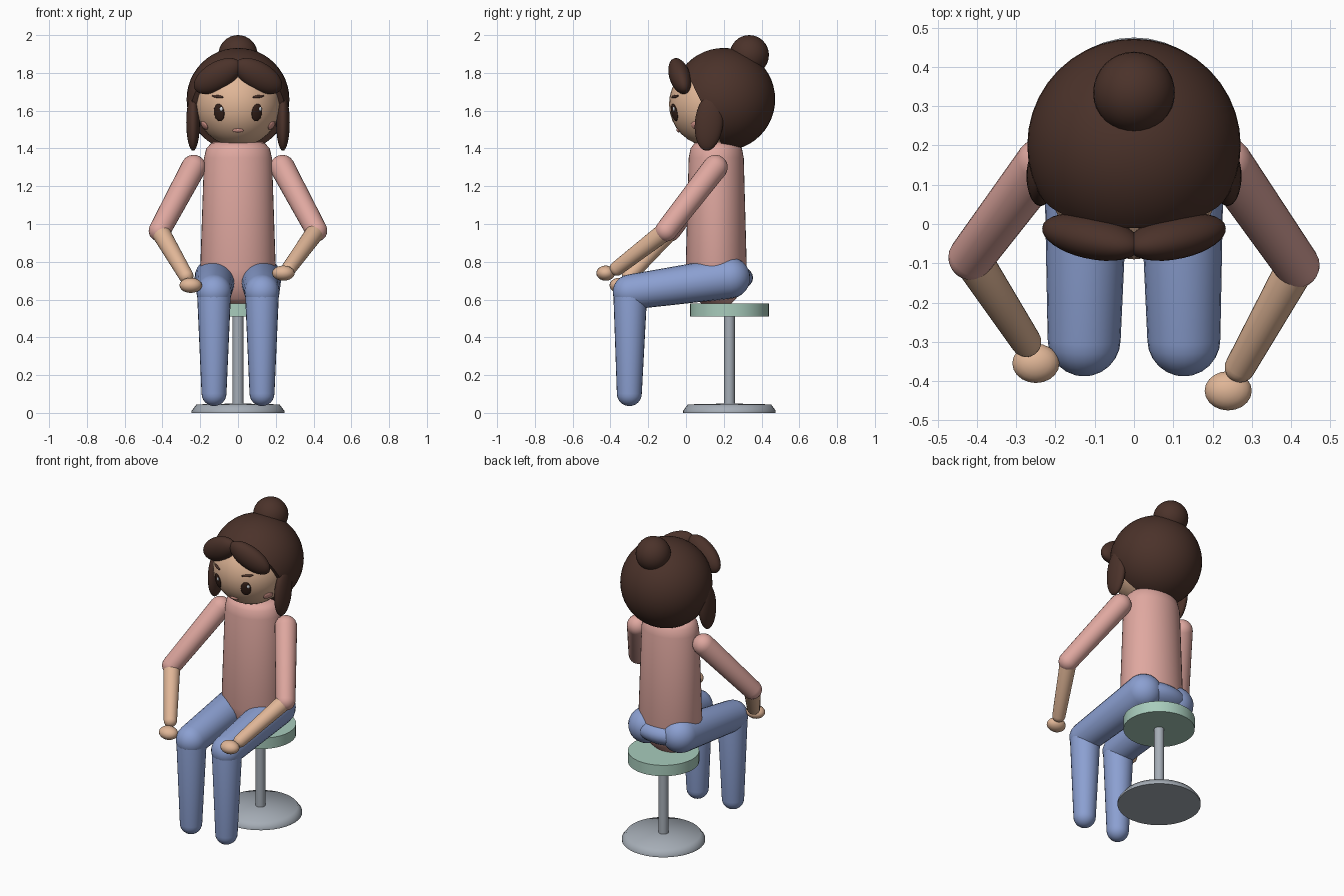
import bpy, bmesh, math
from mathutils import Vector, Matrix, Euler

cube = bpy.data.objects.get("Cube")
if cube:
    bpy.data.objects.remove(cube, do_unlink=True)


def material(name, rgb):
    m = bpy.data.materials.new(name)
    m.use_nodes = True
    m.diffuse_color = (*rgb, 1)
    m.node_tree.nodes["Principled BSDF"].inputs["Base Color"].default_value = (*rgb, 1)
    return m


SKIN = material("skin", (0.75, 0.47, 0.31))
HAIR = material("dark brown hair", (0.07, 0.032, 0.023))
SHIRT = material("dusty pink", (0.74, 0.39, 0.35))
JEANS = material("denim blue", (0.26, 0.35, 0.64))
SEAT = material("mint green", (0.39, 0.60, 0.50))
METAL = material("grey metal", (0.38, 0.42, 0.47))
EYE = material("eye brown", (0.035, 0.015, 0.01))
GLINT = material("eye glint", (0.8, 0.85, 0.9))
BLUSH = material("blush pink", (0.72, 0.33, 0.28))


def finish(name, bm, mat):
    bmesh.ops.recalc_face_normals(bm, faces=bm.faces)
    for f in bm.faces:
        f.smooth = True
    for e in bm.edges:
        e.smooth = e.calc_face_angle(0) < 1.0
    me = bpy.data.meshes.new(name)
    bm.to_mesh(me)
    bm.free()
    me.materials.append(mat)
    ob = bpy.data.objects.new(name, me)
    bpy.context.collection.objects.link(ob)
    return ob


def lathe(name, profile, mat, matrix=Matrix(), segs=32):
    """Turn a list of (radius, height) points around z."""
    bm = bmesh.new()
    verts = [bm.verts.new((r, 0, z)) for r, z in profile]
    edges = [bm.edges.new(p) for p in zip(verts, verts[1:])]
    bmesh.ops.spin(bm, geom=verts + edges, cent=(0, 0, 0), axis=(0, 0, 1),
                   angle=math.tau, steps=segs)
    bmesh.ops.remove_doubles(bm, verts=bm.verts, dist=1e-5)
    bm.transform(matrix)
    return finish(name, bm, mat)


def limb(name, a, b, ra, rb, mat):
    """Tapered rod with round ends from a to b."""
    a, b = Vector(a), Vector(b)
    d, n = (b - a).length, 6
    quarter = [i * math.pi / 2 / n for i in range(n + 1)]
    prof = [(ra * math.sin(t), -ra * math.cos(t)) for t in quarter]
    prof += [(rb * math.cos(t), d + rb * math.sin(t)) for t in quarter]
    turn = (b - a).to_track_quat('Z', 'Y').to_matrix().to_4x4()
    return lathe(name, prof, mat, Matrix.Translation(a) @ turn, 24)


def ball(name, loc, radii, mat, rot=Matrix(), segs=32):
    bm = bmesh.new()
    bmesh.ops.create_uvsphere(bm, u_segments=segs, v_segments=segs // 2, radius=1)
    bm.transform(Matrix.Translation(loc) @ rot @ Matrix.Diagonal((*radii, 1)))
    return finish(name, bm, mat)


# Stool
stool = Matrix.Translation((0, 0.23, 0))
lathe("stool_base", [(0, 0), (0.245, 0), (0.245, 0.012), (0.22, 0.045), (0, 0.05)],
      METAL, stool, 40)
lathe("stool_pole", [(0, 0.03), (0.029, 0.03), (0.029, 0.53), (0, 0.53)], METAL, stool, 20)
lathe("stool_seat", [(0, 0.51), (0.21, 0.51), (0.21, 0.58), (0, 0.58)], SEAT, stool, 32)

# Torso and pelvis
lathe("torso", [(0, 0.575), (0.1, 0.58), (0.13, 0.605), (0.17, 0.66), (0.2, 0.76),
                (0.18, 1.35), (0.168, 1.4), (0.14, 1.43), (0, 1.435)],
      SHIRT, Matrix.Translation((0, 0.16, 0)) @ Matrix.Diagonal((1, 0.81, 1, 1)), 40)
ball("pelvis", (0, 0.185, 0.715), (0.215, 0.17, 0.09), JEANS)

# Head
HEAD = Vector((0, 0.135, 1.635))
HEAD_R = 0.225
ball("head", HEAD, (HEAD_R,) * 3, SKIN)

# Hair cap, sliced along a slanted hairline
bm = bmesh.new()
bmesh.ops.create_uvsphere(bm, u_segments=40, v_segments=24, radius=0.272)
bm.transform(Matrix.Translation((0, 0.2, 1.66)))
bmesh.ops.bisect_plane(bm, geom=bm.verts[:] + bm.edges[:] + bm.faces[:],
                       plane_co=(0, 0.02, 1.77), plane_no=(0, -0.35, -0.17),
                       clear_outer=True)
bmesh.ops.holes_fill(bm, edges=[e for e in bm.edges if e.is_boundary], sides=0)
finish("hair_cap", bm, HAIR)
ball("hair_bun", (0, 0.335, 1.895), (0.104, 0.104, 0.105), HAIR)


def on_face(name, x, z, radii, mat, roll=0.0, lift=0.0):
    """Thin oval lying on the head, facing outward."""
    dx, dz = x, z - HEAD.z
    n = Vector((dx, -math.sqrt(HEAD_R ** 2 - dx * dx - dz * dz), dz)).normalized()
    rot = n.to_track_quat('-Y', 'Z').to_matrix().to_4x4() @ Matrix.Rotation(roll, 4, 'Y')
    return ball(name, HEAD + n * (HEAD_R + lift), radii, mat, rot, 20)


on_face("mouth", 0, 1.495, (0.03, 0.008, 0.012), BLUSH)

# Differing elbow, wrist and hand placement for each arm
ARMS = {
    "left": (1, (0.415, -0.105, 0.965), (0.27, -0.365, 0.765), (0.24, -0.425, 0.74)),
    "right": (-1, (-0.415, -0.085, 0.965), (-0.275, -0.3, 0.725), (-0.25, -0.355, 0.675)),
}

for side, (s, elbow, wrist, hand) in ARMS.items():
    # Hair locks and fringe
    tilt = Euler((math.radians(-6), 0, 0)).to_matrix().to_4x4()
    ball(side + "_hair_lock", (s * 0.238, 0.122, 1.537), (0.036, 0.075, 0.15), HAIR, tilt)
    sweep = Euler((math.radians(14), s * math.radians(30), s * math.radians(13))).to_matrix()
    ball(side + "_fringe", (s * 0.108, -0.033, 1.783), (0.142, 0.055, 0.075), HAIR,
         sweep.to_4x4())

    # Face
    on_face(side + "_eye", s * 0.1, 1.59, (0.031, 0.01, 0.047), EYE)
    on_face(side + "_eye_glint", s * 0.1 + 0.014, 1.61, (0.009, 0.004, 0.011), GLINT, lift=0.008)
    on_face(side + "_eyebrow", s * 0.108, 1.675, (0.036, 0.008, 0.008), HAIR, -s * 0.12)
    on_face(side + "_cheek", s * 0.178, 1.522, (0.033, 0.009, 0.025), BLUSH)

    # Arms
    limb(side + "_upper_arm", (s * 0.235, 0.155, 1.3), elbow, 0.066, 0.058, SHIRT)
    limb(side + "_forearm", elbow, wrist, 0.05, 0.039, SKIN)
    ball(side + "_hand", hand, (0.06, 0.05, 0.04), SKIN, segs=20)

    # Legs
    knee = (s * 0.127, -0.295, 0.64)
    limb(side + "_thigh", (s * 0.12, 0.23, 0.715), knee, 0.11, 0.093, JEANS)
    limb(side + "_shin", knee, (s * 0.127, -0.3, 0.102), 0.09, 0.066, JEANS)
